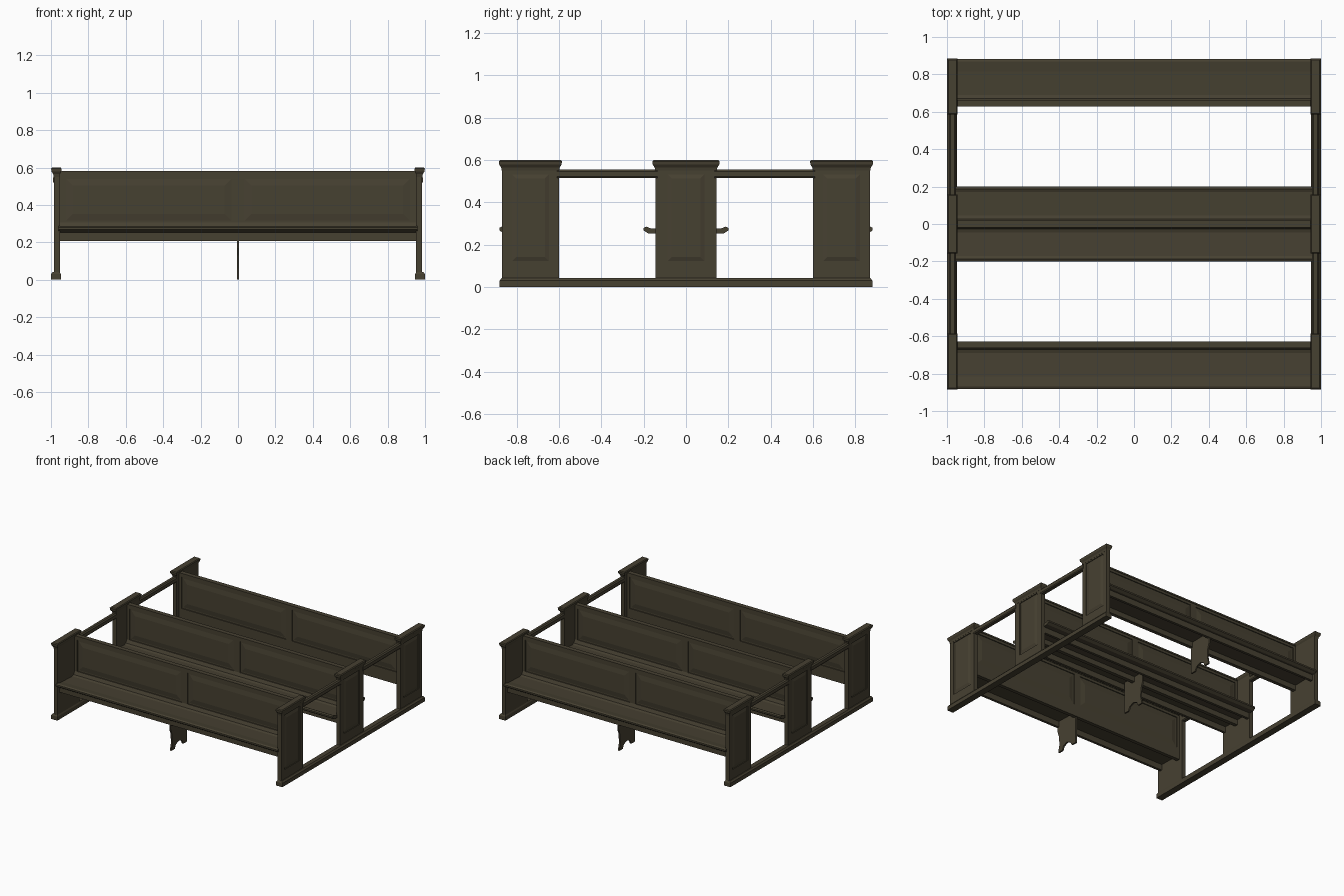
import bpy, bmesh

if "Cube" in bpy.data.objects:
    bpy.data.objects.remove(bpy.data.objects["Cube"])

wood = bpy.data.materials.new("dark olive wood")
wood.diffuse_color = (0.062, 0.052, 0.031, 1)
wood.use_nodes = True
wood.node_tree.nodes["Principled BSDF"].inputs["Base Color"].default_value = wood.diffuse_color


def finish(name, bm):
    bmesh.ops.recalc_face_normals(bm, faces=bm.faces)
    me = bpy.data.meshes.new(name)
    bm.to_mesh(me)
    bm.free()
    me.materials.append(wood)
    ob = bpy.data.objects.new(name, me)
    bpy.context.collection.objects.link(ob)
    return ob


def add_box(bm, x0, x1, y0, y1, z0, z1):
    vs = bmesh.ops.create_cube(bm, size=1)["verts"]
    for v in vs:
        v.co = ((x0 + x1) / 2 + v.co.x * (x1 - x0),
                (y0 + y1) / 2 + v.co.y * (y1 - y0),
                (z0 + z1) / 2 + v.co.z * (z1 - z0))


def box(name, *dims):
    bm = bmesh.new()
    add_box(bm, *dims)
    return finish(name, bm)


def loft(bm, rings):
    """Skin a list of equal-length point rings and close both ends."""
    rings = [[bm.verts.new(p) for p in r] for r in rings]
    n = len(rings[0])
    for a, b in zip(rings, rings[1:]):
        for i in range(n):
            bm.faces.new((a[i], a[(i + 1) % n], b[(i + 1) % n], b[i]))
    bm.faces.new(rings[0])
    bm.faces.new(rings[-1])


def extrude_x(name, profile, x0, x1):
    bm = bmesh.new()
    loft(bm, [[(x, y, z) for y, z in profile] for x in (x0, x1)])
    return finish(name, bm)


def stepped(name, steps):
    """Stack of rectangles (x0, x1, y0, y1, z) for mouldings."""
    bm = bmesh.new()
    loft(bm, [[(a, c, z), (b, c, z), (b, d, z), (a, d, z)] for a, b, c, d, z in steps])
    return finish(name, bm)


def field(bm, axis, base, top, u0, u1, z0, z1, slope):
    """Raised panel with sloped borders, facing along x or y."""
    rings = []
    for depth, s in ((base, 0), (top, slope)):
        r = [(u0 + s, z0 + s), (u1 - s, z0 + s), (u1 - s, z1 - s), (u0 + s, z1 - s)]
        rings.append([(depth, u, z) if axis == "x" else (u, depth, z) for u, z in r])
    loft(bm, rings)


def panelled_back(name, yc):
    # thin core, frame of rails and stiles, raised fields on both faces
    bm = bmesh.new()
    add_box(bm, -0.96, 0.96, yc - 0.007, yc + 0.007, 0.21, 0.575)
    t = 0.014
    add_box(bm, -0.96, 0.96, yc - t, yc + t, 0.21, 0.305)
    add_box(bm, -0.96, 0.96, yc - t, yc + t, 0.55, 0.572)
    for a, b in ((-0.96, -0.93), (-0.025, 0.025), (0.93, 0.96)):
        add_box(bm, a, b, yc - t, yc + t, 0.30, 0.555)
    for s in (-1, 1):
        for a, b in ((-0.925, -0.03), (0.03, 0.925)):
            field(bm, "y", yc + s * 0.006, yc + s * 0.013, a, b, 0.31, 0.545, 0.042)
    finish(name, bm)
    # top rail
    box(name + "_cap", -0.96, 0.96, yc - 0.018, yc + 0.018, 0.57, 0.582)


def seat(name, yb, s, depth, apron):
    # seat board with tapered nose, apron rail and cove where it meets the back
    prof = [(0, 0.272), (0.17, 0.278), (depth - 0.012, 0.286), (depth, 0.28),
            (depth, 0.268), (depth - 0.02, 0.254), (0, 0.25)]
    extrude_x(name + "_seat", [(yb + s * y, z) for y, z in prof], -0.96, 0.96)
    box(name + "_apron", -0.96, 0.96, *sorted((yb + s * apron, yb + s * (apron - 0.02))), 0.208, 0.256)
    cove = [(0, 0.26), (0.05, 0.272), (0.026, 0.28), (0.014, 0.305), (0, 0.305)]
    extrude_x(name + "_cove", [(yb + s * y, z) for y, z in cove], -0.96, 0.96)


def bracket(name, y0, s, w):
    # thin centre leg with a scooped foot
    prof = [(0, 0.255), (w, 0.255), (w, 0.17), (w * .93, 0.13), (w * .9, 0.06), (w * .97, 0.0),
            (w * .75, 0.0), (w * .68, 0.03), (w * .5, 0.045), (w * .3, 0.03), (w * .22, 0.0), (0, 0)]
    extrude_x(name, [(y0 + s * y, z) for y, z in prof], -0.006, 0.006)


# benches
panelled_back("front_back", -0.645)
panelled_back("middle_back", 0.0)
panelled_back("rear_back", 0.645)
seat("front", -0.645, -1, 0.237, 0.20)
seat("rear", 0.645, 1, 0.237, 0.20)
seat("middle_front", 0, -1, 0.2, 0.14)
seat("middle_rear", 0, 1, 0.2, 0.14)
bracket("front_centre_leg", -0.64, -1, 0.2)
bracket("rear_centre_leg", 0.64, 1, 0.2)
bracket("middle_centre_leg", -0.1, 1, 0.2)

# bench ends, rails and base on both sides
for side, s in (("left", -1), ("right", 1)):
    X = lambda a, b: sorted((s * a, s * b))
    for pos, yc, h in (("front", -0.735, 0.135), ("middle", 0, 0.145), ("rear", 0.735, 0.135)):
        bm = bmesh.new()
        add_box(bm, *X(0.952, 0.978), yc - h, yc + h, 0.02, 0.58)
        # frame around the outer panel
        o = X(0.975, 0.984)
        add_box(bm, *o, yc - h, yc - 0.095, 0.02, 0.575)
        add_box(bm, *o, yc + 0.095, yc + h, 0.02, 0.575)
        add_box(bm, *o, yc - 0.1, yc + 0.1, 0.02, 0.115)
        add_box(bm, *o, yc - 0.1, yc + 0.1, 0.54, 0.575)
        field(bm, "x", s * 0.977, s * 0.984, yc - 0.09, yc + 0.09, 0.12, 0.535, 0.022)
        finish(f"{side}_{pos}_end", bm)
        steps = []
        for grow, z in ((0.0, 0.55), (0.003, 0.565), (0.012, 0.578), (0.014, 0.594), (0.008, 0.6)):
            steps.append((*X(0.955 - grow * 0.8, 0.985 + grow), yc - h - grow, yc + h + grow, z))
        stepped(f"{side}_{pos}_cap", steps)
    # long base with a small chamfer
    stepped(f"{side}_base", [(*X(0.947, 1.0), -0.88, 0.88, 0),
                             (*X(0.947, 1.0), -0.88, 0.88, 0.03),
                             (*X(0.953, 0.99), -0.872, 0.872, 0.042)])
    # upper handrails between ends
    for pos, y0, y1 in (("front", -0.61, -0.135), ("rear", 0.135, 0.61)):
        stepped(f"{side}_{pos}_rail", [(*X(0.957, 0.983), y0, y1, 0.515),
                                       (*X(0.952, 0.988), y0, y1, 0.522),
                                       (*X(0.952, 0.988), y0, y1, 0.546),
                                       (*X(0.960, 0.980), y0, y1, 0.555)])
